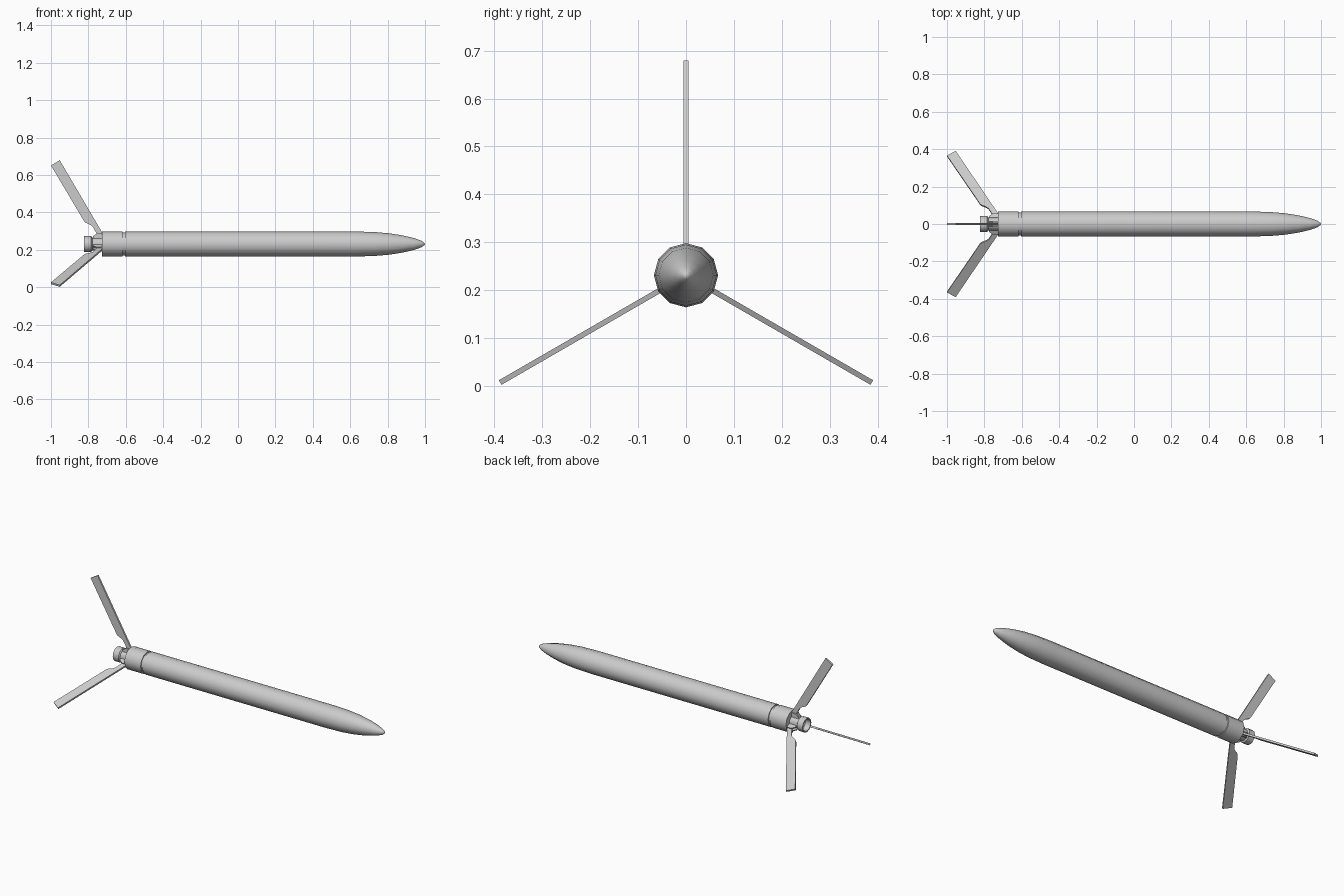
import bpy, bmesh, math
from mathutils import Matrix, Vector

cube = bpy.data.objects.get("Cube")
if cube:
    bpy.data.objects.remove(cube, do_unlink=True)

AXIS_Z = 0.231
SIDES = 12

grey = bpy.data.materials.new("light_grey")
grey.use_nodes = True
colour = (0.6, 0.6, 0.6, 1)
grey.diffuse_color = colour
grey.node_tree.nodes["Principled BSDF"].inputs["Base Color"].default_value = colour


def finish(bm, name, angle=None):
    bmesh.ops.remove_doubles(bm, verts=bm.verts, dist=1e-5)
    bmesh.ops.recalc_face_normals(bm, faces=bm.faces)
    mesh = bpy.data.meshes.new(name)
    bm.to_mesh(mesh)
    bm.free()
    mesh.materials.append(grey)
    obj = bpy.data.objects.new(name, mesh)
    bpy.context.collection.objects.link(obj)
    if angle:
        bpy.ops.object.select_all(action='DESELECT')
        obj.select_set(True)
        bpy.context.view_layer.objects.active = obj
        bpy.ops.object.shade_smooth_by_angle(angle=math.radians(angle))
    return obj


def lathe(name, profile):
    """Revolve (x, radius) points about the long axis."""
    bm = bmesh.new()
    verts = [bm.verts.new((x, 0, AXIS_Z + r)) for x, r in profile]
    edges = [bm.edges.new(pair) for pair in zip(verts, verts[1:])]
    bmesh.ops.spin(bm, geom=verts + edges, cent=(0, 0, AXIS_Z), axis=(1, 0, 0),
                   angle=math.tau, steps=SIDES, use_merge=True)
    return finish(bm, name, 35)


def plate(name, outline, thickness, turn, offset=0):
    """Extrude (x, radius) outline sideways, then turn it about the axis."""
    bm = bmesh.new()
    y = offset - thickness / 2
    face = bm.faces.new([bm.verts.new((x, y, r)) for x, r in outline])
    out = bmesh.ops.extrude_face_region(bm, geom=[face])
    moved = [v for v in out["geom"] if isinstance(v, bmesh.types.BMVert)]
    bmesh.ops.translate(bm, verts=moved, vec=Vector((0, thickness, 0)))
    bmesh.ops.transform(bm, verts=bm.verts, matrix=Matrix.Translation((0, 0, AXIS_Z))
                        @ Matrix.Rotation(turn, 4, 'X'))
    return finish(bm, name)


# Main tube with rounded pointed nose
lathe("body_and_nose", [
    (-0.605, 0), (-0.605, 0.067), (0.62, 0.067), (0.73, 0.064), (0.81, 0.057),
    (0.88, 0.046), (0.94, 0.032), (0.98, 0.018), (0.995, 0.008), (1, 0)])

# Recessed joint and rear collar
lathe("joint_groove", [(-0.63, 0.061), (-0.60, 0.061)])
lathe("rear_collar", [(-0.727, 0), (-0.727, 0.067), (-0.617, 0.067), (-0.617, 0)])

# Hub and hollow nozzle
lathe("tail_hub", [(-0.785, 0.034), (-0.72, 0.034)])
lathe("nozzle", [
    (-0.77, 0), (-0.79, 0.033), (-0.823, 0.036), (-0.823, 0.043),
    (-0.785, 0.043), (-0.779, 0.034)])

# Three swept fins, each held between two lugs
fin_outline = [(-0.727, 0.045), (-0.727, 0.063), (-0.953, 0.448), (-1, 0.42),
               (-0.823, 0.122), (-0.815, 0.114), (-0.788, 0.102),
               (-0.777, 0.093), (-0.75, 0.045)]
lug_outline = [(-0.775, 0.025), (-0.72, 0.025), (-0.72, 0.056), (-0.755, 0.056),
               (-0.775, 0.042)]
for i, side in enumerate(("top", "back", "front")):
    turn = -math.tau * i / 3
    plate("fin_" + side, fin_outline, 0.011, turn)
    for tag, sign in (("a", -1), ("b", 1)):
        plate(f"fin_lug_{side}_{tag}", lug_outline, 0.007, turn, sign * 0.0105)
